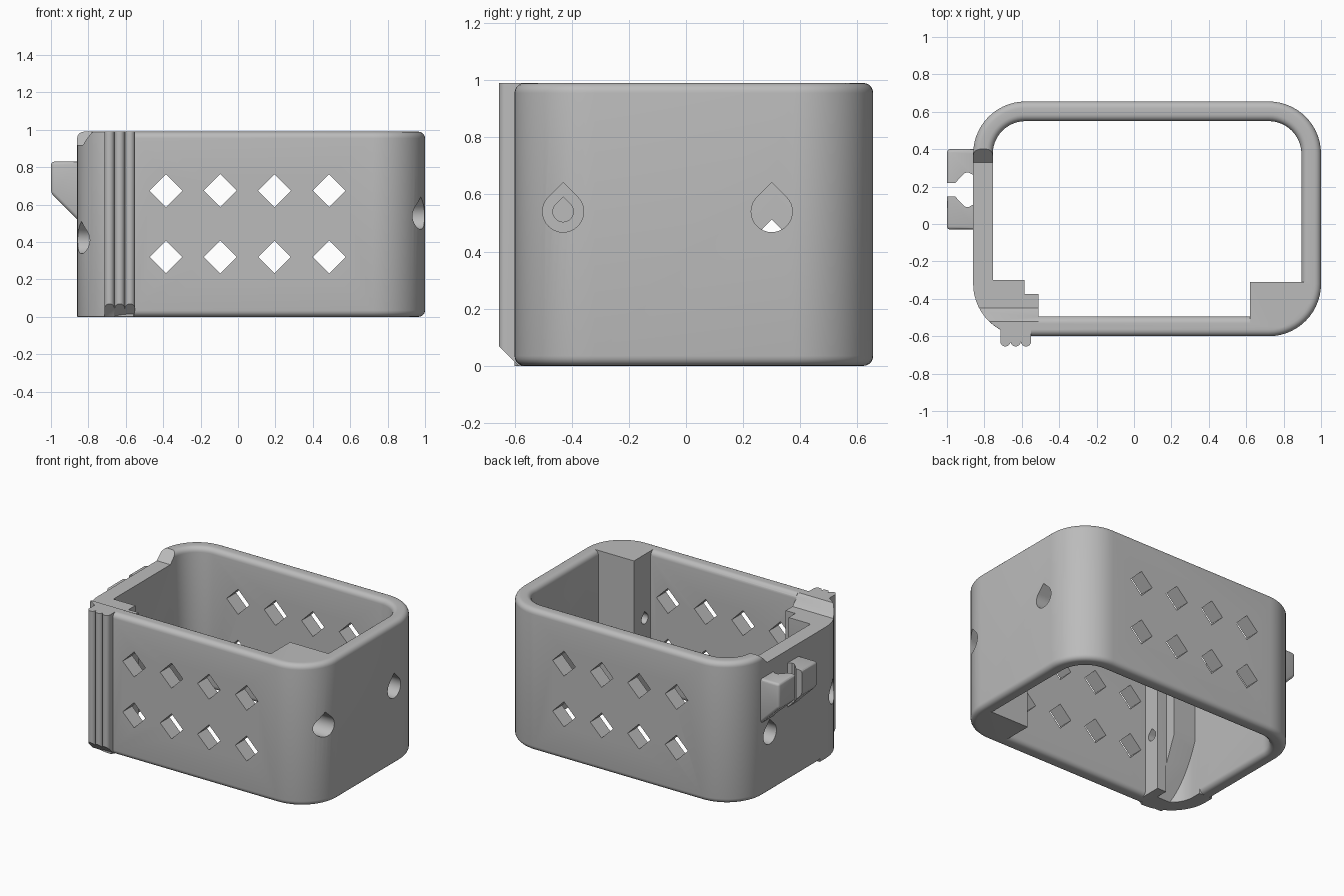
import bpy, bmesh, math
from mathutils import Vector

if "Cube" in bpy.data.objects:
    bpy.data.objects.remove(bpy.data.objects["Cube"])

H = 0.99
X0, X1, Y0, Y1, R, T = -0.86, 1.0, -0.60, 0.655, 0.28, 0.105

grey = bpy.data.materials.new("grey plastic")
grey.diffuse_color = (0.5, 0.5, 0.5, 1)
grey.use_nodes = True
grey.node_tree.nodes["Principled BSDF"].inputs["Base Color"].default_value = grey.diffuse_color


def finish(name, bm):
    bmesh.ops.recalc_face_normals(bm, faces=bm.faces)
    me = bpy.data.meshes.new(name)
    bm.to_mesh(me)
    bm.free()
    me.materials.append(grey)
    ob = bpy.data.objects.new(name, me)
    bpy.context.collection.objects.link(ob)
    return ob


def prism(name, pts, axis, a, b, bevel=0):
    """Extrude a 2D outline along an axis from a to b."""
    place = {"x": lambda u, v, w: (w, u, v),
             "y": lambda u, v, w: (u, w, v),
             "z": lambda u, v, w: (u, v, w)}[axis]
    bm = bmesh.new()
    lo = [bm.verts.new(place(u, v, a)) for u, v in pts]
    hi = [bm.verts.new(place(u, v, b)) for u, v in pts]
    bm.faces.new(lo)
    bm.faces.new(hi)
    n = len(pts)
    for i in range(n):
        j = (i + 1) % n
        bm.faces.new((lo[i], lo[j], hi[j], hi[i]))
    bmesh.ops.recalc_face_normals(bm, faces=bm.faces)
    if bevel:
        bmesh.ops.bevel(bm, geom=bm.edges[:], offset=bevel, segments=3,
                        profile=0.5, affect='EDGES')
    return finish(name, bm)


def combine(target, other, operation):
    mod = target.modifiers.new("combine", 'BOOLEAN')
    mod.operation, mod.object, mod.solver = operation, other, 'EXACT'
    bpy.context.view_layer.objects.active = target
    bpy.ops.object.modifier_apply(modifier=mod.name)
    bpy.data.objects.remove(other)


def teardrop(y, z, r):
    pts = [(y, z + r * math.sqrt(2))]
    for i in range(25):
        a = math.radians(135 + 270 * i / 24)
        pts.append((y + r * math.cos(a), z + r * math.sin(a)))
    return pts


# Plan path: point, outward normal, whether the rim there is square-edged
path = []
corners = [(X1 - R, Y0 + R, -90), (X1 - R, Y1 - R, 0),
           (X0 + R, Y1 - R, 90), (X0 + R, Y0 + R, 180)]
for k, (cx, cy, start) in enumerate(corners):
    for i in range(15):
        a = math.radians(start + 90 * i / 14)
        n = Vector((math.cos(a), math.sin(a)))
        path.append((Vector((cx, cy)) + n * R, n, k == 3))
    if k == 2:
        path.append((Vector((X0, -0.25)), Vector((-1, 0)), False))
        path.append((Vector((X0, -0.255)), Vector((-1, 0)), True))
path.append((Vector((-0.56, Y0)), Vector((0, -1)), True))
path.append((Vector((-0.555, Y0)), Vector((0, -1)), False))


def section(r):
    """Wall cross-section as (inset, height) with rounded corners."""
    pts = []
    for cx, cz, start in ((r, r, 180), (T - r, r, 270),
                          (T - r, H - r, 0), (r, H - r, 90)):
        for i in range(6):
            a = math.radians(start + 90 * i / 5)
            pts.append((cx + r * math.cos(a), cz + r * math.sin(a)))
    return pts


# Main wall ring
bm = bmesh.new()
rings = []
for p, n, square in path:
    ring = []
    for d, z in section(0.002 if square else 0.035):
        q = p - n * d
        ring.append(bm.verts.new((q.x, q.y, z)))
    rings.append(ring)
for i in range(len(rings)):
    a, b = rings[i], rings[(i + 1) % len(rings)]
    for j in range(len(a)):
        k = (j + 1) % len(a)
        bm.faces.new((a[j], a[k], b[k], b[j]))
body = finish("housing", bm)

# Corner posts
right_post = prism("right_post", [(0.62, -0.55), (0.80, -0.55), (0.94, -0.42),
                                  (0.94, -0.31), (0.62, -0.31)], "z", 0, H)
combine(body, right_post, 'UNION')
left_post = prism("left_post", [(-0.81, -0.30), (-0.80, -0.40), (-0.72, -0.50),
                                (-0.60, -0.56), (-0.51, -0.55), (-0.51, -0.375),
                                (-0.585, -0.375), (-0.585, -0.30)], "z", 0, H)
taper = prism("taper", [(-0.29, 0.42), (-0.29, -0.02), (-0.47, -0.02)],
              "x", -0.755, -0.58)
combine(left_post, taper, 'DIFFERENCE')
combine(body, left_post, 'UNION')

# Grip ribs on the front left corner
outline = [(-0.55, -0.55), (-0.715, -0.55)]
for k in range(3):
    for i in range(9):
        if k and i == 0:
            continue
        a = math.pi + math.pi * i / 8
        outline.append((-0.6875 + 0.055 * k + 0.0275 * math.cos(a),
                        -0.6275 + 0.0275 * math.sin(a)))
ribs = prism("grip_ribs", outline, "z", 0, H)
chamfer = prism("chamfer", [(-0.685, 0.10), (-0.685, -0.05), (-0.535, -0.05)],
                "x", -0.8, -0.5)
combine(ribs, chamfer, 'DIFFERENCE')
combine(body, ribs, 'UNION')

# Cable clip on the left wall
clip = prism("clip", [(-0.80, 0.83), (-1, 0.83), (-1, 0.66), (-0.80, 0.46)],
             "y", -0.03, 0.40, bevel=0.018)
half = [(-1.05, 0.037), (-0.955, 0.037), (-0.925, 0.07), (-0.905, 0.09),
        (-0.885, 0.093), (-0.86, 0.08)]
slot = prism("slot", [(x, 0.183 + d) for x, d in half]
             + [(x, 0.183 - d) for x, d in reversed(half)], "z", 0.3, 1)
combine(clip, slot, 'DIFFERENCE')
combine(body, clip, 'UNION')

# Lowered top edge of the left wall
notch = prism("notch", [(-0.45, 0.92), (0.33, 0.92), (0.47, 1.06), (-0.59, 1.06)],
              "x", -1.1, -0.505)
combine(body, notch, 'DIFFERENCE')

# Diamond vents through front and back walls
for x in (-0.385, -0.095, 0.195, 0.487):
    for z in (0.675, 0.32):
        d = 0.088
        vent = prism("vent", [(x - d, z), (x, z - d), (x + d, z), (x, z + d)],
                     "y", -0.8, 0.8)
        combine(body, vent, 'DIFFERENCE')

# Teardrop screw holes in the side walls, narrowing inside the posts
for y, z, r, a, b in ((-0.43, 0.54, 0.072, 0.72, 1.1),
                      (-0.43, 0.54, 0.036, 0.55, 0.9),
                      (0.30, 0.54, 0.072, 0.80, 1.1),
                      (-0.43, 0.41, 0.072, -1.1, -0.64),
                      (-0.43, 0.41, 0.036, -0.8, -0.45),
                      (0.30, 0.41, 0.072, -0.99, -0.70)):
    hole = prism("hole", teardrop(y, z, r), "x", a, b)
    combine(body, hole, 'DIFFERENCE')

bpy.ops.object.select_all(action='DESELECT')
body.select_set(True)
bpy.context.view_layer.objects.active = body
bpy.ops.object.shade_smooth_by_angle(angle=math.radians(30))
